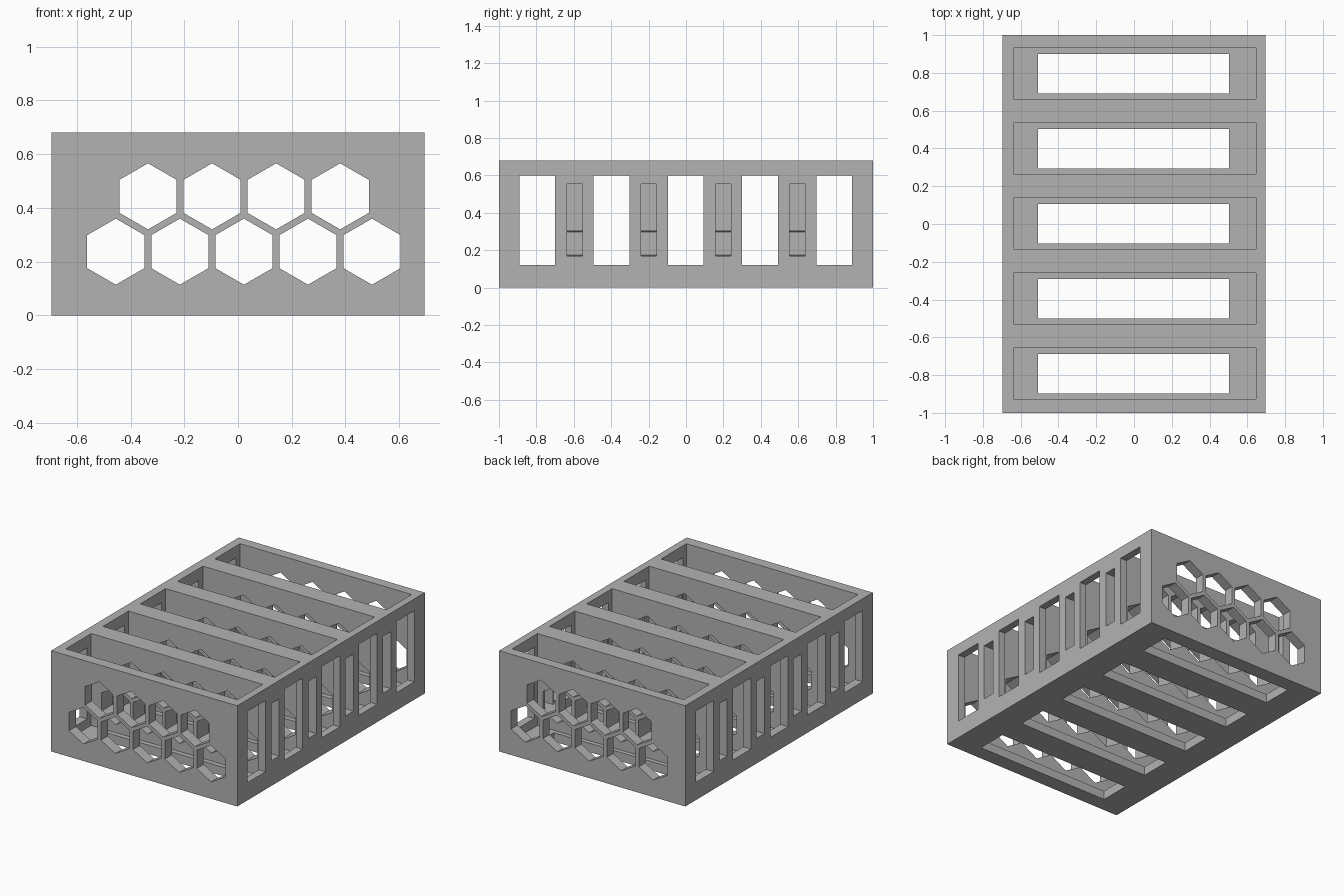
import bpy
import bmesh
import math
from mathutils import Matrix, Vector

cube = bpy.data.objects.get("Cube")
if cube:
    bpy.data.objects.remove(cube, do_unlink=True)

WIDTH, LENGTH, HEIGHT = 1.39, 2.0, 0.68
FLOOR = 0.06
PITCH = 0.397
bays = [i * PITCH for i in range(-2, 3)]
dividers = [(i + 0.5) * PITCH for i in range(-2, 2)]

grey = bpy.data.materials.new("light grey")
grey.use_nodes = True
grey.diffuse_color = (0.45, 0.45, 0.45, 1)
grey.node_tree.nodes["Principled BSDF"].inputs["Base Color"].default_value = (0.45, 0.45, 0.45, 1)


def add_box(bm, x, y, z):
    """Box spanning the given (low, high) ranges."""
    size = [b - a for a, b in (x, y, z)]
    centre = [(a + b) / 2 for a, b in (x, y, z)]
    bmesh.ops.create_cube(bm, size=1, matrix=Matrix.Translation(Vector(centre)) @ Matrix.Diagonal((*size, 1)))


def add_hexagon(bm, x, z, radius):
    """Hexagonal bar along y with a point at the top."""
    turn = Matrix.Rotation(math.pi / 2, 4, "X") @ Matrix.Rotation(math.pi / 2, 4, "Z")
    rim = [Vector((math.sin(k * math.pi / 3), 0, math.cos(k * math.pi / 3))) * radius for k in range(6)]
    face = bm.faces.new([bm.verts.new(p + Vector((x, -1.2, z))) for p in rim])
    out = bmesh.ops.extrude_face_region(bm, geom=[face])
    bmesh.ops.translate(bm, vec=(0, 2.4, 0),
                        verts=[g for g in out["geom"] if isinstance(g, bmesh.types.BMVert)])


def make_object(name, bm):
    bmesh.ops.recalc_face_normals(bm, faces=bm.faces)
    mesh = bpy.data.meshes.new(name)
    bm.to_mesh(mesh)
    bm.free()
    mesh.materials.append(grey)
    obj = bpy.data.objects.new(name, mesh)
    bpy.context.collection.objects.link(obj)
    return obj


def cut(target, name, bm):
    """Subtract the shapes in bm from the target for good."""
    cutter = make_object(name, bm)
    cutter.hide_render = True
    mod = target.modifiers.new(name, "BOOLEAN")
    mod.operation = "DIFFERENCE"
    mod.solver = "EXACT"
    mod.object = cutter
    bpy.context.view_layer.objects.active = target
    bpy.ops.object.modifier_apply(modifier=name)
    bpy.data.objects.remove(cutter, do_unlink=True)


# Solid block
bm = bmesh.new()
add_box(bm, (-WIDTH / 2, WIDTH / 2), (-LENGTH / 2, LENGTH / 2), (0, HEIGHT))
tray = make_object("slotted_tray", bm)

# Open compartments
bm = bmesh.new()
for y in bays:
    add_box(bm, (-0.637, 0.645), (y - 0.132, y + 0.138), (FLOOR, 1))
cut(tray, "compartments", bm)

# Floor slots
bm = bmesh.new()
for y in bays:
    add_box(bm, (-0.507, 0.503), (y - 0.103, y + 0.105), (-0.2, 0.1))
cut(tray, "floor_slots", bm)

# Side windows, right through
bm = bmesh.new()
for y in bays:
    add_box(bm, (-1, 1), (y - 0.097, y + 0.094), (0.12, 0.6))
cut(tray, "side_windows", bm)

# Blind pockets in the divider ends
bm = bmesh.new()
for y in dividers:
    for side in (-1, 1):
        add_box(bm, sorted((side * 0.6, side * 1)), (y - 0.042, y + 0.042), (0.17, 0.555))
cut(tray, "divider_pockets", bm)

# Honeycomb holes through the end walls and dividers
bm = bmesh.new()
for count, start, z in ((4, -0.335, 0.443), (5, -0.455, 0.237)):
    for k in range(count):
        add_hexagon(bm, start + k * 0.2385, z, 0.123)
cut(tray, "honeycomb_holes", bm)
